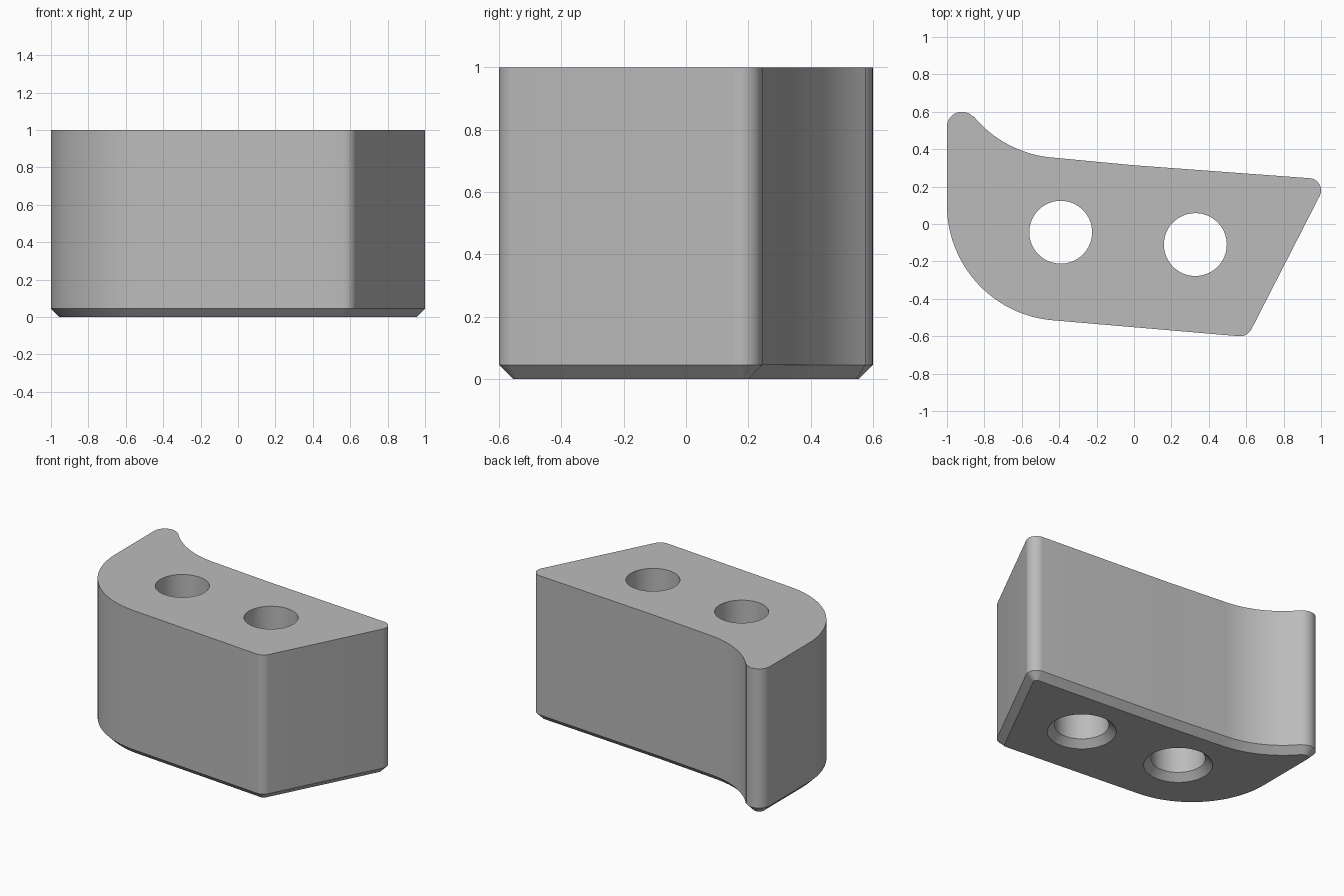
import bpy
import bmesh
from math import cos, sin, radians
from mathutils import Vector

cube = bpy.data.objects.get("Cube")
if cube:
    bpy.data.objects.remove(cube)

HEIGHT = 1.0
CHAMFER = 0.045
HOLES = [(-0.392, -0.044), (0.328, -0.11)]
HOLE_RADIUS = 0.168


def arc(cx, cy, radius, start, end, steps):
    angles = [radians(start + (end - start) * i / steps) for i in range(steps + 1)]
    return [(cx + radius * cos(a), cy + radius * sin(a)) for a in angles]


def outline(inset):
    """Counter-clockwise body outline made of tangent arcs."""
    return (
        arc(-0.383, 0.1, 0.617 - inset, 180, 265.1, 24)      # big rounded corner
        + arc(0.566, -0.53, 0.07 - inset, 265.1, 332.9, 10)  # front corner
        + arc(0.935, 0.18, 0.065 - inset, -27.1, 85.7, 12)   # pointed back corner
        + [(0.0, 0.314 - inset)]                             # slight bow of the back
        + arc(-0.385, 0.966, 0.613 + inset, 265.7, 219.5, 16)  # hollow curve
        + arc(-0.92, 0.52, 0.08 - inset, 39.5, 180, 14)      # rounded lip
    )


def hole(center, grow):
    return arc(*center, HOLE_RADIUS + grow, 360, 0, 64)[:-1]


def wall(bm, profile):
    """Side wall with a chamfer at the bottom; returns the bottom and top rims."""
    levels = [(0, CHAMFER), (CHAMFER, 0), (HEIGHT, 0)]
    loops = [[bm.verts.new((x, y, z)) for x, y in profile(inset)] for z, inset in levels]
    for low, high in zip(loops, loops[1:]):
        for i in range(len(low)):
            j = (i + 1) % len(low)
            bm.faces.new((low[i], low[j], high[j], high[i]))
    return [[bm.edges.get((r[i - 1], r[i])) for i in range(len(r))]
            for r in (loops[0], loops[-1])]


# Body walls and countersunk holes
bm = bmesh.new()
rims = [wall(bm, outline)]
for center in HOLES:
    rims.append(wall(bm, lambda inset, c=center: hole(c, inset)))

# Flat bottom and top, leaving the holes open
for side, normal in enumerate((Vector((0, 0, -1)), Vector((0, 0, 1)))):
    edges = [e for rim in rims for e in rim[side]]
    bmesh.ops.triangle_fill(bm, use_beauty=True, edges=edges, normal=normal)
bmesh.ops.recalc_face_normals(bm, faces=bm.faces)

mesh = bpy.data.meshes.new("drilled_block")
bm.to_mesh(mesh)
bm.free()
block = bpy.data.objects.new("drilled_block", mesh)
bpy.context.collection.objects.link(block)

# Plain grey material
grey = bpy.data.materials.new("plain_grey")
grey.use_nodes = True
color = (0.5, 0.5, 0.5, 1)
grey.diffuse_color = color
grey.node_tree.nodes["Principled BSDF"].inputs["Base Color"].default_value = color
mesh.materials.append(grey)

bpy.ops.object.select_all(action="DESELECT")
block.select_set(True)
bpy.context.view_layer.objects.active = block
bpy.ops.object.shade_smooth_by_angle(angle=radians(30))
